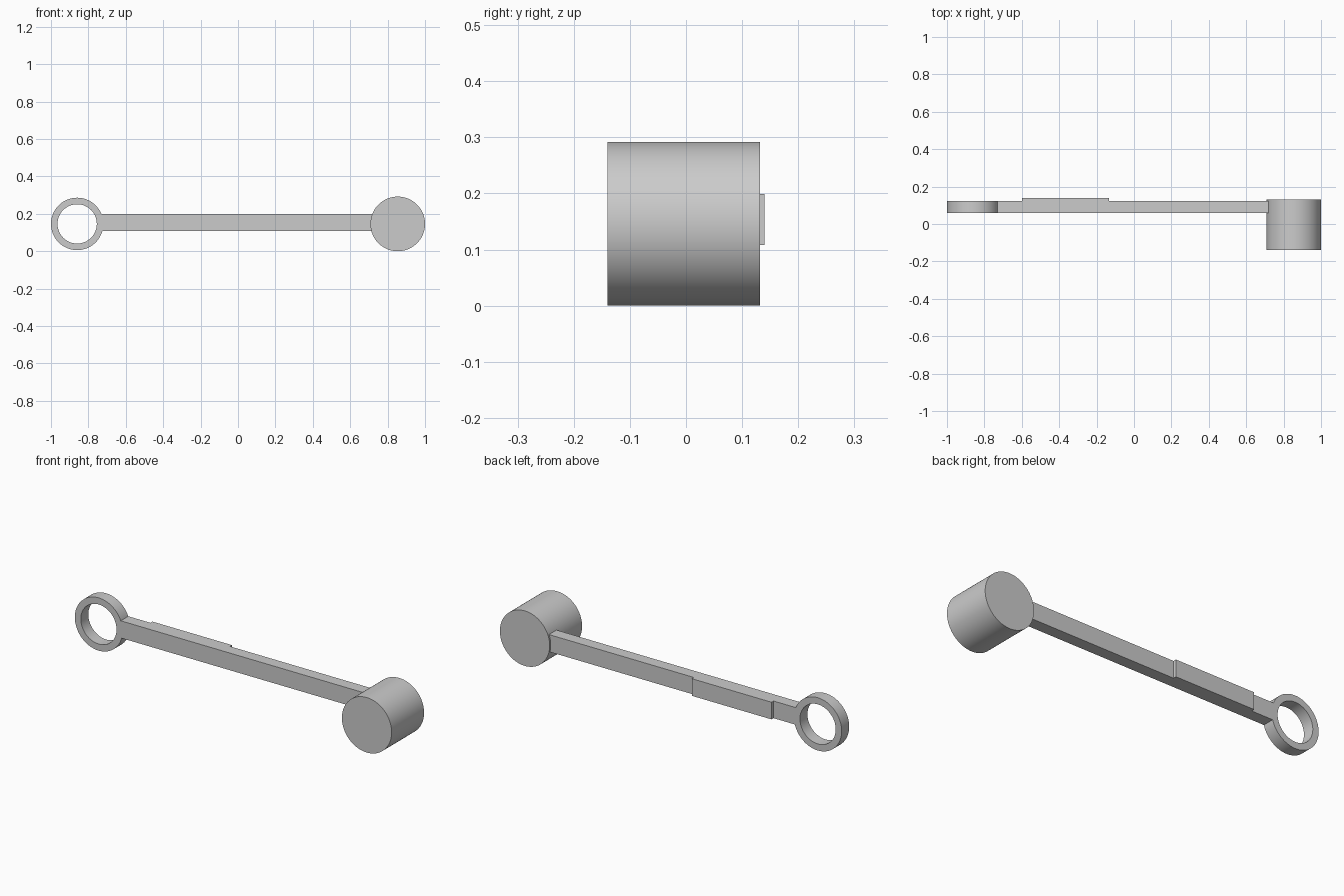
import bpy, bmesh, math
from mathutils import Matrix

cube = bpy.data.objects.get("Cube")
if cube:
    bpy.data.objects.remove(cube, do_unlink=True)

GREY = (0.6, 0.6, 0.6, 1)
metal = bpy.data.materials.new("light_grey")
metal.use_nodes = True
metal.diffuse_color = GREY
metal.node_tree.nodes["Principled BSDF"].inputs["Base Color"].default_value = GREY

AXIS_Z = 0.146          # height of the shared centre line
BACK, FRONT = 0.123, 0.06   # depth range of the arm and ring
SEGMENTS = 96


def finish(name, bm):
    bmesh.ops.recalc_face_normals(bm, faces=bm.faces)
    mesh = bpy.data.meshes.new(name)
    bm.to_mesh(mesh)
    bm.free()
    mesh.materials.append(metal)
    obj = bpy.data.objects.new(name, mesh)
    bpy.context.collection.objects.link(obj)
    bpy.ops.object.select_all(action='DESELECT')
    obj.select_set(True)
    bpy.context.view_layer.objects.active = obj
    bpy.ops.object.shade_smooth_by_angle(angle=math.radians(30))
    return obj


def box(name, x0, x1, y0, y1, z0, z1):
    bm = bmesh.new()
    size = Matrix.Diagonal((x1 - x0, y1 - y0, z1 - z0, 1))
    place = Matrix.Translation(((x0 + x1) / 2, (y0 + y1) / 2, (z0 + z1) / 2))
    bmesh.ops.create_cube(bm, size=1, matrix=place @ size)
    return finish(name, bm)


def cylinder(name, x, radius, y0, y1):
    bm = bmesh.new()
    place = Matrix.Translation((x, (y0 + y1) / 2, AXIS_Z))
    bmesh.ops.create_cone(bm, cap_ends=True, segments=SEGMENTS,
                          radius1=radius, radius2=radius, depth=y1 - y0,
                          matrix=place @ Matrix.Rotation(math.pi / 2, 4, 'X'))
    return finish(name, bm)


def ring(name, x, outer, inner, y0, y1):
    # rectangular section spun around the y axis
    bm = bmesh.new()
    section = [(inner, y0), (outer, y0), (outer, y1), (inner, y1)]
    verts = [bm.verts.new((x + r, y, AXIS_Z)) for r, y in section]
    edges = [bm.edges.new((verts[i], verts[(i + 1) % 4])) for i in range(4)]
    bmesh.ops.spin(bm, geom=verts + edges, cent=(x, 0, AXIS_Z), axis=(0, 1, 0),
                   angle=2 * math.pi, steps=SEGMENTS, use_merge=True)
    bmesh.ops.remove_doubles(bm, verts=bm.verts, dist=0.0001)
    return finish(name, bm)


# Handle drum, arm, raised back pad and mounting ring
cylinder("handle_drum", 0.854, 0.146, -0.14, 0.132)
box("arm", -0.735, 0.74, FRONT, BACK, 0.108, 0.199)
box("raised_pad", -0.6, -0.133, BACK - 0.01, 0.14, 0.108, 0.199)
ring("mounting_ring", -0.86, 0.14, 0.105, FRONT, BACK)
